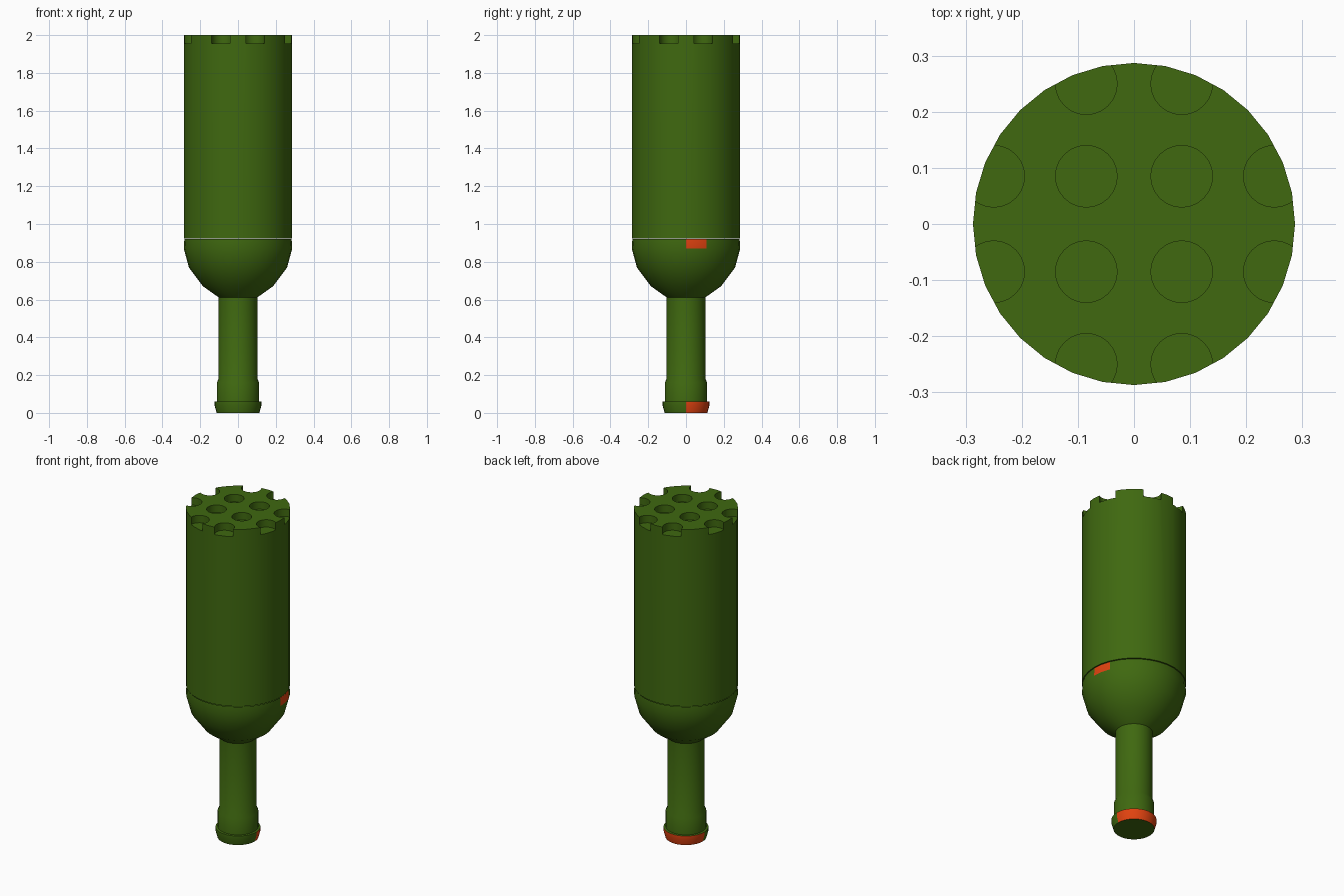
import bpy, bmesh, math

if "Cube" in bpy.data.objects:
    bpy.data.objects.remove(bpy.data.objects["Cube"])

SIDES = 32


def material(name, rgb):
    m = bpy.data.materials.new(name)
    m.diffuse_color = (*rgb, 1)
    m.use_nodes = True
    m.node_tree.nodes["Principled BSDF"].inputs["Base Color"].default_value = m.diffuse_color
    return m


green = material("bottle green", (0.05, 0.14, 0.005))
orange = material("orange", (0.75, 0.055, 0.005))


def finish(name, bm):
    bmesh.ops.recalc_face_normals(bm, faces=bm.faces)
    me = bpy.data.meshes.new(name)
    bm.to_mesh(me)
    bm.free()
    ob = bpy.data.objects.new(name, me)
    bpy.context.collection.objects.link(ob)
    me.materials.append(green)
    me.materials.append(orange)
    return ob


def lathe(name, profile, cap_bottom=False, cap_top=False, is_orange=None):
    """Revolve (radius, z) points round the z axis."""
    bm = bmesh.new()
    rings = []
    for r, z in profile:
        rings.append([bm.verts.new((r * math.cos(2 * math.pi * i / SIDES),
                                    r * math.sin(2 * math.pi * i / SIDES), z))
                      for i in range(SIDES)])
    for a, b in zip(rings, rings[1:]):
        for i in range(SIDES):
            j = (i + 1) % SIDES
            f = bm.faces.new((a[i], a[j], b[j], b[i]))
            if is_orange and is_orange(f.calc_center_median()):
                f.material_index = 1
    if cap_bottom:
        bm.faces.new(rings[0])
    if cap_top:
        bm.faces.new(rings[-1])
    return finish(name, bm)


def smooth(ob):
    bpy.ops.object.select_all(action='DESELECT')
    ob.select_set(True)
    bpy.context.view_layer.objects.active = ob
    bpy.ops.object.shade_smooth_by_angle(angle=math.radians(35))


# Lip at the mouth, orange round the back half
lip = lathe("lip", [(0.113, 0), (0.124, 0.04), (0.124, 0.06), (0.108, 0.062)],
            cap_bottom=True, is_orange=lambda c: c.y > 0 and c.z < 0.06)

# Collar and neck
neck = lathe("neck", [(0.112, 0.055), (0.112, 0.16), (0.103, 0.18), (0.103, 0.615)])

# Shoulder with a small orange patch on the right side
shoulder = lathe("shoulder", [(0.103, 0.612), (0.185, 0.67), (0.26, 0.77),
                              (0.287, 0.87), (0.284, 0.92)],
                 is_orange=lambda c: c.z > 0.87 and 0 < math.atan2(c.y, c.x) < math.pi / 8)

# Body with a closed flat base on top
body = lathe("body", [(0.287, 0.924), (0.287, 2.0)], cap_bottom=True, cap_top=True)

# Round pockets sunk in a grid into the base
bm = bmesh.new()
grid = (-0.25, -0.085, 0.085, 0.25)
for x in grid:
    for y in grid:
        if math.hypot(x, y) < 0.3:
            c = bmesh.ops.create_cone(bm, cap_ends=True, segments=24, radius1=0.055,
                                      radius2=0.055, depth=0.1)
            bmesh.ops.translate(bm, verts=c["verts"], vec=(x, y, 2.005))
cutter = finish("pocket_cutter", bm)
cutter.hide_render = True
mod = body.modifiers.new("pockets", 'BOOLEAN')
mod.operation = 'DIFFERENCE'
mod.solver = 'EXACT'
mod.object = cutter
bpy.context.view_layer.objects.active = body
bpy.ops.object.modifier_apply(modifier=mod.name)
bpy.data.objects.remove(cutter)

for ob in (lip, neck, shoulder, body):
    smooth(ob)
